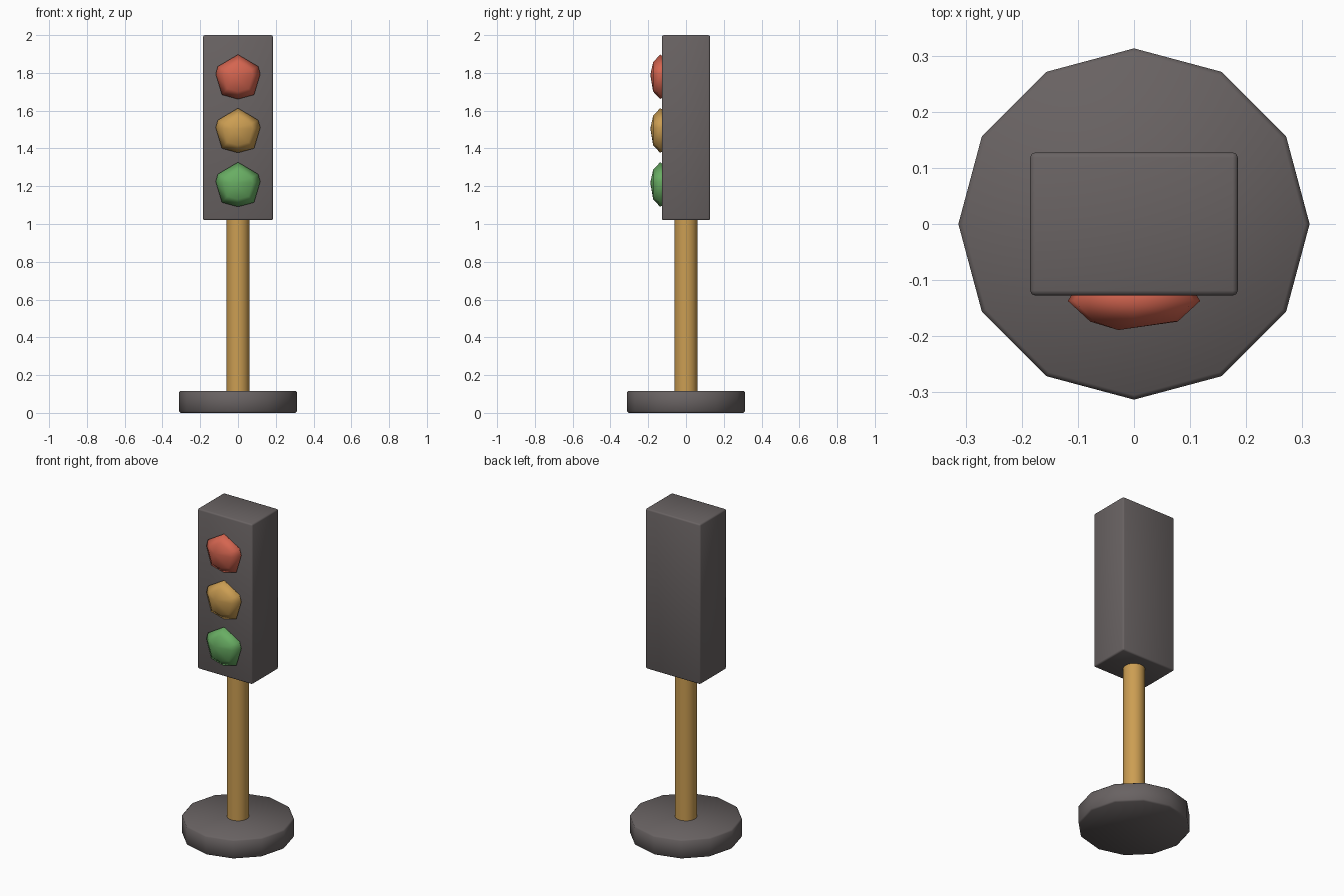
import bpy, bmesh
from math import pi
from mathutils import Vector

cube = bpy.data.objects.get("Cube")
if cube:
    bpy.data.objects.remove(cube, do_unlink=True)


def material(name, rgb):
    mat = bpy.data.materials.new(name)
    mat.use_nodes = True
    mat.diffuse_color = (*rgb, 1)
    mat.node_tree.nodes["Principled BSDF"].inputs["Base Color"].default_value = (*rgb, 1)
    return mat


grey = material("warm grey", (0.14, 0.123, 0.123))
amber = material("amber", (0.60, 0.34, 0.085))
red = material("red", (0.66, 0.13, 0.08))
green = material("green", (0.14, 0.42, 0.125))


def add_part(name, bm, mat):
    bmesh.ops.recalc_face_normals(bm, faces=bm.faces)
    for face in bm.faces:
        face.smooth = True
    mesh = bpy.data.meshes.new(name)
    bm.to_mesh(mesh)
    bm.free()
    mesh.materials.append(mat)
    obj = bpy.data.objects.new(name, mesh)
    bpy.context.collection.objects.link(obj)
    return obj


def cylinder(name, sides, radius, bottom, top, mat):
    bm = bmesh.new()
    bmesh.ops.create_cone(bm, cap_ends=True, segments=sides, radius1=radius,
                          radius2=radius, depth=top - bottom)
    # Put corners on both horizontal axes
    bmesh.ops.translate(bm, verts=bm.verts, vec=(0, 0, (top + bottom) / 2))
    return add_part(name, bm, mat)


def soften(obj, width, segments=1):
    bevel = obj.modifiers.new("soft edges", "BEVEL")
    bevel.width = width
    bevel.segments = segments
    bevel.limit_method = "ANGLE"
    bevel.angle_limit = pi / 3


def lamp(name, height, mat):
    # Faceted flattened dome: hull of a seven-cornered rim and inner rings
    bm = bmesh.new()
    rim = [(0, 0.118), (0.107, 0.055), (0.118, 0.015), (0.085, -0.095), (0, -0.118)]
    rim += [(-x, z) for x, z in rim[1:4]]
    for y, scale in ((-0.10, 0.8), (-0.137, 1.0), (-0.174, 0.66)):
        for x, z in rim:
            bm.verts.new((x * scale, y, height + z * scale))
    bm.verts.new((-0.028, -0.189, height + 0.01))
    hull = bmesh.ops.convex_hull(bm, input=bm.verts)
    return add_part(name, bm, mat)


# Round foot and post
soften(cylinder("base", 12, 0.313, 0, 0.117, grey), 0.008)
post = cylinder("post", 24, 0.061, 0.10, 1.03, amber)

# Signal housing
bm = bmesh.new()
bmesh.ops.create_cube(bm, size=1)
bmesh.ops.scale(bm, verts=bm.verts, vec=Vector((0.37, 0.255, 0.98)))
bmesh.ops.translate(bm, verts=bm.verts, vec=(0, 0, 1.51))
soften(add_part("housing", bm, grey), 0.009, 2)

# Signal lamps
for name, height, mat in (("red_lamp", 1.779, red),
                          ("amber_lamp", 1.495, amber),
                          ("green_lamp", 1.209, green)):
    lamp(name, height, mat)

# Crisp caps on the post
bpy.ops.object.select_all(action="DESELECT")
post.select_set(True)
bpy.context.view_layer.objects.active = post
bpy.ops.object.shade_smooth_by_angle()
